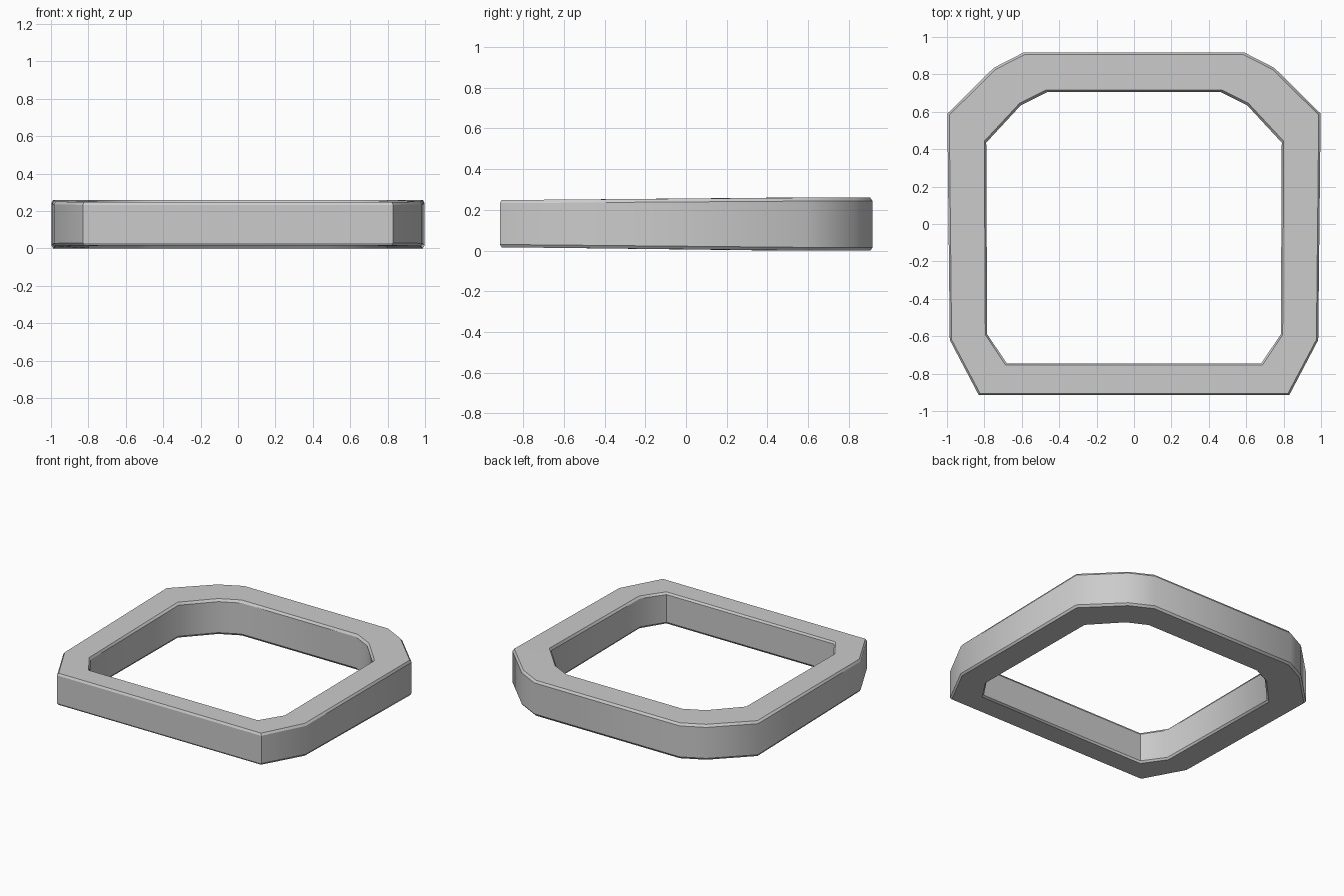
import bpy, bmesh, math

if "Cube" in bpy.data.objects:
    bpy.data.objects.remove(bpy.data.objects["Cube"])

# Right half of the outer and inner outlines, front to back
outer_half = [(0.83, -0.915), (0.985, -0.62), (0.998, 0.59), (0.75, 0.835), (0.59, 0.917)]
inner_half = [(0.68, -0.745), (0.785, -0.59), (0.79, 0.435), (0.605, 0.635), (0.465, 0.705)]


def mirrored(half):
    return half + [(-x, y) for x, y in reversed(half)]


outer, inner = mirrored(outer_half), mirrored(inner_half)

# Chamfered cross-section: (outer-to-inner fraction, bottom-to-top fraction)
section = [(0, .06), (0, .935), (.05, 1), (.95, 1), (1, .935), (1, .06), (.95, 0), (.05, 0)]


def lerp(a, b, t):
    return a + (b - a) * t


def frame_point(o, i, t, s):
    x, y = lerp(o[0], i[0], t), lerp(o[1], i[1], t)
    # The band is slightly thinner towards the front
    k = min(1, (o[1] + 0.915) / 1.5)
    return x, y, lerp(lerp(0.016, 0, k), lerp(0.248, 0.26, k), s)


# Rounded rectangular frame
bm = bmesh.new()
rings = [[bm.verts.new(frame_point(o, i, t, s)) for t, s in section]
         for o, i in zip(outer, inner)]
n, m = len(rings), len(section)
for a in range(n):
    r, q = rings[a], rings[(a + 1) % n]
    for b in range(m):
        c = (b + 1) % m
        bm.faces.new((r[b], q[b], q[c], r[c])).smooth = True
bmesh.ops.recalc_face_normals(bm, faces=bm.faces)

# Crisp chamfer lines and front corners, soft turns elsewhere
bm.verts.index_update()
for e in bm.edges:
    same_ring = e.verts[0].index // m == e.verts[1].index // m
    e.smooth = same_ring and e.calc_face_angle(0) < math.radians(50)

mesh = bpy.data.meshes.new("frame")
bm.to_mesh(mesh)
bm.free()
bpy.context.collection.objects.link(bpy.data.objects.new("frame", mesh))
